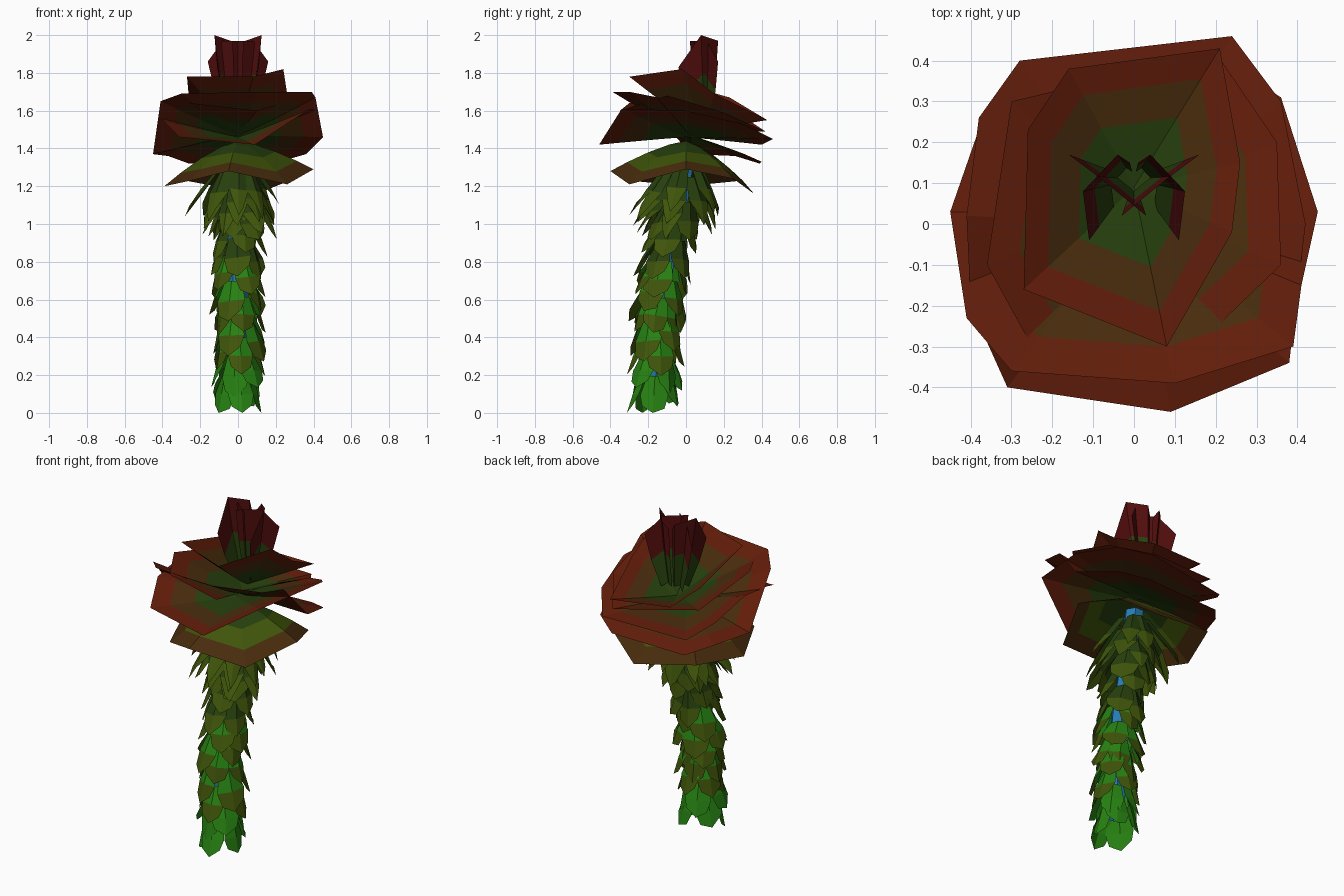
import bpy, math, random
from mathutils import Vector

if "Cube" in bpy.data.objects:
    bpy.data.objects.remove(bpy.data.objects["Cube"])
random.seed(7)

def mat(name, c):
    m = bpy.data.materials.new(name)
    m.diffuse_color = (*c, 1)
    m.use_nodes = True
    m.node_tree.nodes["Principled BSDF"].inputs["Base Color"].default_value = m.diffuse_color
    return m

GREEN = mat("bright_green", (0.02, 0.22, 0.006))
OLIVE = mat("olive", (0.05, 0.09, 0.003))
DARK = mat("dark_green", (0.02, 0.05, 0.004))
BROWN = mat("brown", (0.065, 0.025, 0.004))
RED = mat("dull_red", (0.12, 0.012, 0.003))
WINE = mat("wine", (0.08, 0.004, 0.004))
BLUE = mat("blue", (0.02, 0.2, 0.45))

def build(name, verts, faces, mats, idx=None):
    me = bpy.data.meshes.new(name)
    me.from_pydata([tuple(v) for v in verts], [], faces)
    for m in mats:
        me.materials.append(m)
    for i, p in enumerate(me.polygons):
        p.material_index = idx[i] if idx else 0
    ob = bpy.data.objects.new(name, me)
    bpy.context.collection.objects.link(ob)
    return ob

# Stem centreline, leaning back as it rises
PATH = [(0.03, -0.16), (0.5, -0.15), (0.8, -0.11), (1.1, -0.04), (1.38, 0.0)]

def centre_y(z):
    z = min(max(z, PATH[0][0]), PATH[-1][0])
    for (z0, y0), (z1, y1) in zip(PATH, PATH[1:]):
        if z <= z1:
            return y0 + (y1 - y0) * (z - z0) / (z1 - z0)

# Stem core
N = 6
verts, faces = [], []
for z, y in [(0.15, -0.16)] + PATH[1:]:
    for k in range(N):
        a = 2 * math.pi * k / N
        verts.append((0.055 * math.cos(a), y + 0.055 * math.sin(a), z))
for r in range(len(PATH) - 1):
    for k in range(N):
        k2 = (k + 1) % N
        faces.append((r*N + k, r*N + k2, (r+1)*N + k2, (r+1)*N + k))
build("stem_core", verts, faces, [BLUE])

# One creased hanging leaf: root, wide middle, blunt slanted end
def leaf(V, F, M, z, ang, length, r0, r1, width, shade, ends=0.8):
    rad = Vector((math.cos(ang), math.sin(ang), 0))
    tan = Vector((-rad.y, rad.x, 0))
    b = len(V)
    skew = random.uniform(-0.3, 0.3) * width
    for t, w in ((0, 0.6), (0.5, 1.0), (1.0, ends)):
        r = r0 + (r1 - r0) * t ** 0.8
        for s in (-1, 0, 1):
            zz = z - length * t + skew * s * t * 0.6
            if s and t == 1.0:
                zz += 0.2 * length
            zz = max(zz, 0.0)
            crease = 0.012 if s == 0 else -0.012
            V.append(Vector((0, centre_y(zz), zz)) + rad * (r + crease)
                     + tan * (s * w * width / 2 + skew * t * 0.4))
    F += [(b, b+3, b+4, b+1), (b+1, b+4, b+5, b+2),
          (b+3, b+6, b+7, b+4), (b+4, b+7, b+8, b+5)]
    M += [shade[0]] * 2 + [shade[1]] * 2

# Scaly leaves around the stem
V, F, M = [], [], []
for i in range(10):
    z = 0.215 + i * 0.1
    for k in range(5):
        ang = 2 * math.pi * (k + 0.5 * (i % 2)) / 5 + random.uniform(-0.25, 0.25)
        shade = (0, 0) if z < 0.4 else (0, 1) if z < 0.85 else (2, 1)
        leaf(V, F, M, z + random.uniform(-0.03, 0.03), ang, random.uniform(0.18, 0.22),
             0.075, random.uniform(0.11, 0.15), random.uniform(0.13, 0.165), shade)
build("stem_leaves", V, F, [GREEN, OLIVE, DARK], M)

# Flaring leaves under the flower
V, F, M = [], [], []
for z, n, r1, length in ((1.18, 6, 0.19, 0.25), (1.25, 7, 0.215, 0.26), (1.32, 8, 0.25, 0.28)):
    for k in range(n):
        ang = 2 * math.pi * (k + random.uniform(-0.25, 0.25)) / n
        leaf(V, F, M, z, ang, length * random.uniform(0.9, 1.1), 0.08,
             r1 * random.uniform(0.85, 1.12), random.uniform(0.10, 0.14), (0, 1), 0.5)
build("collar_leaves", V, F, [DARK, OLIVE], M)

# Petal layer: rings blended from a small base to an irregular rim
def petal_layer(name, base, rim, power, mats):
    n = len(rim)
    b = Vector(base)
    V, F, M = [b], [], []
    steps = (0.22, 0.5, 0.78, 1.0)
    for t in steps:
        for p in rim:
            d = Vector(p) - b
            V.append(b + Vector((d.x * t, d.y * t, d.z * t ** power)))
    for k in range(n):
        k2 = (k + 1) % n
        F.append((0, 1 + k, 1 + k2))
        M.append(0)
        for s in range(len(steps) - 1):
            a = 1 + s * n
            F.append((a + k, a + n + k, a + n + k2, a + k2))
            M.append(s)
    return build(name, V, F, mats, M)

PETAL = [DARK, BROWN, RED]
petal_layer("drooping_petals", (0, 0, 1.44),
            [(-0.39, 0, 1.20), (-0.28, 0.3, 1.23), (0.1, 0.36, 1.16), (0.3, 0.25, 1.24),
             (0.4, 0, 1.29), (0.26, -0.3, 1.21), (-0.05, -0.4, 1.28), (-0.25, -0.3, 1.23)],
            1.4, [DARK, OLIVE, BROWN])
# Saddle layer: low at the front and back, raised at the sides
petal_layer("saddle_petals", (0, 0, 1.46),
            [(-0.41, 0.02, 1.58), (-0.38, 0.26, 1.50), (-0.28, 0.4, 1.42), (0.24, 0.46, 1.45),
             (0.36, 0.3, 1.53), (0.42, 0.0, 1.60), (0.38, -0.34, 1.61),
             (0.09, -0.46, 1.42), (-0.31, -0.4, 1.46), (-0.4, -0.2, 1.55)], 1.1, PETAL)
# Back-tilted layer: high at the front, hanging at the back
petal_layer("tilted_petals", (0, 0.02, 1.47),
            [(-0.41, -0.23, 1.65), (-0.45, 0.03, 1.37), (-0.37, 0.26, 1.36), (-0.26, 0.39, 1.32),
             (0.22, 0.4, 1.33), (0.36, 0.31, 1.37), (0.45, 0.03, 1.46), (0.41, -0.15, 1.67),
             (0.39, -0.3, 1.70), (0.1, -0.39, 1.70), (-0.3, -0.36, 1.69)], 1.1, PETAL)
petal_layer("middle_cup_petals", (0, 0.05, 1.48),
            [(-0.36, -0.1, 1.67), (-0.3, 0.3, 1.57), (0.2, 0.42, 1.49), (0.35, 0.2, 1.59),
             (0.36, -0.1, 1.68), (0.1, -0.35, 1.60), (-0.25, -0.3, 1.64)], 1.1, PETAL)
petal_layer("inner_cup_petals", (0, 0.09, 1.5),
            [(-0.26, 0.23, 1.67), (-0.16, 0.38, 1.58), (0.21, 0.43, 1.55), (0.26, 0.15, 1.69),
             (0.24, -0.02, 1.82), (0.08, -0.3, 1.78), (-0.27, -0.16, 1.78)], 1.1, PETAL)

# Upright centre petals: folded strips rising from the flower heart
def upright(name, line, top):
    heart = Vector((0, 0.11, 1.48))
    n = len(line)
    V = []
    for t in (0.2, 0.6, 1.0):
        for (x, y), z in zip(line, top):
            d = Vector((x, y, z)) - heart
            V.append(heart + Vector((d.x * t ** 0.5, d.y * t ** 0.5, d.z * t)))
    F = [(r*n + i, r*n + i + 1, (r+1)*n + i + 1, (r+1)*n + i)
         for r in range(2) for i in range(n - 1)]
    build(name, V, F, [DARK, WINE], [0] * (n - 1) + [1] * (n - 1))

for side, s in (("left", -1), ("right", 1)):
    upright(side + "_centre_petal", [(0.16 * s, 0.17), (0.08 * s, 0.11), (-0.03 * s, 0.02)],
            [1.86, 1.97, 1.97])
    upright(side + "_front_centre_petal",
            [(0.11 * s, -0.04), (0.125 * s, 0.08), (0.04 * s, 0.17), (0.01 * s, 0.15)],
            [1.83, 2.0, 1.97, 1.92])
